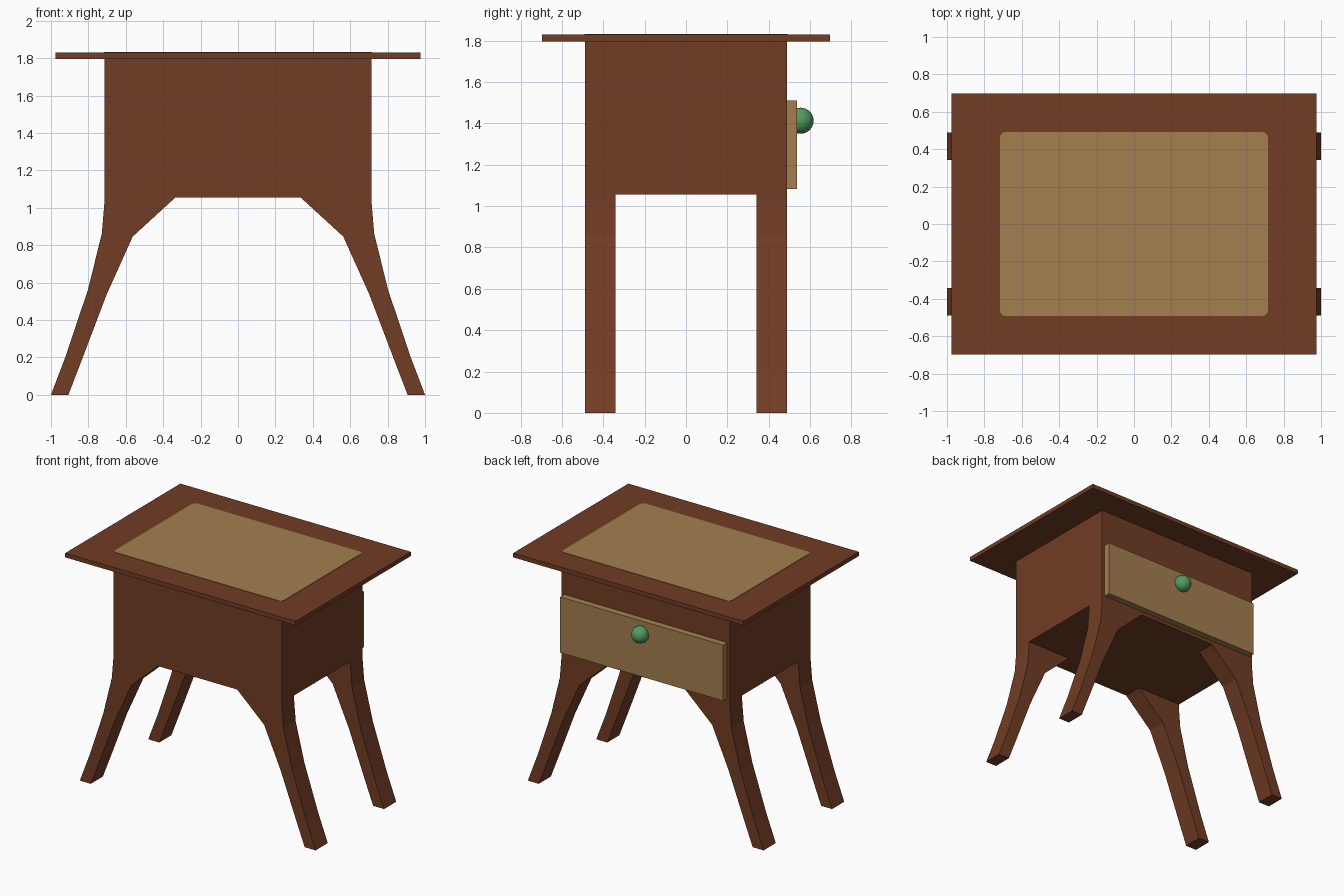
import bpy, bmesh, math

if "Cube" in bpy.data.objects:
    bpy.data.objects.remove(bpy.data.objects["Cube"])


def material(name, rgb):
    m = bpy.data.materials.new(name)
    m.diffuse_color = (*rgb, 1)
    m.use_nodes = True
    m.node_tree.nodes["Principled BSDF"].inputs["Base Color"].default_value = m.diffuse_color
    return m


WOOD = material("dark_wood", (0.165, 0.046, 0.018))
TAN = material("tan_wood", (0.37, 0.21, 0.08))
GREEN = material("green_knob", (0.085, 0.33, 0.115))


def finish(name, bm, mat):
    bmesh.ops.recalc_face_normals(bm, faces=bm.faces)
    mesh = bpy.data.meshes.new(name)
    bm.to_mesh(mesh)
    bm.free()
    mesh.materials.append(mat)
    ob = bpy.data.objects.new(name, mesh)
    bpy.context.collection.objects.link(ob)
    return ob


def prism(name, points, offset, mat):
    """Extrude a closed outline of 3D points along an offset."""
    bm = bmesh.new()
    face = bm.faces.new([bm.verts.new(p) for p in points])
    ext = bmesh.ops.extrude_face_region(bm, geom=[face], use_keep_orig=True)
    moved = [v for v in ext["geom"] if isinstance(v, bmesh.types.BMVert)]
    bmesh.ops.translate(bm, verts=moved, vec=offset)
    return finish(name, bm, mat)


def box(name, x, y, z, mat):
    """Box from (min, max) pairs."""
    outline = [(x[0], y[0], z[0]), (x[1], y[0], z[0]), (x[1], y[1], z[0]), (x[0], y[1], z[0])]
    return prism(name, outline, (0, 0, z[1] - z[0]), mat)


# Cabinet body and overhanging top
box("cabinet_body", (-0.714, 0.714), (-0.488, 0.488), (1.055, 1.80), WOOD)
box("table_top", (-0.977, 0.977), (-0.697, 0.697), (1.797, 1.83), WOOD)

# Rounded tan panel on the top
R, HX, HY = 0.03, 0.716, 0.492
panel = []
for i, (sx, sy) in enumerate([(1, 1), (-1, 1), (-1, -1), (1, -1)]):
    for k in range(5):
        a = math.radians(90 * i + 22.5 * k)
        panel.append((sx * (HX - R) + R * math.cos(a), sy * (HY - R) + R * math.sin(a), 1.829))
prism("top_panel", panel, (0, 0, 0.004), TAN)

# Four splayed, curved legs from one profile
LEG = [(0.335, 1.055), (0.563, 0.846), (0.703, 0.535), (0.828, 0.205), (0.907, 0.0),
       (1.0, 0.0), (0.92, 0.21), (0.802, 0.563), (0.728, 0.862), (0.714, 1.03), (0.714, 1.055)]
for sx, side in ((-1, "left"), (1, "right")):
    for sy, end in ((-1, "front"), (1, "back")):
        prism(f"{end}_{side}_leg", [(sx * x, sy * 0.341, z) for x, z in LEG],
              (0, sy * 0.147, 0), WOOD)

# Drawer front and round knob on the back side
box("drawer_front", (-0.69, 0.69), (0.485, 0.538), (1.083, 1.51), TAN)
bm = bmesh.new()
bmesh.ops.create_uvsphere(bm, u_segments=32, v_segments=16, radius=0.063)
bmesh.ops.translate(bm, verts=bm.verts, vec=(0, 0.554, 1.413))
for f in bm.faces:
    f.smooth = True
finish("drawer_knob", bm, GREEN)
